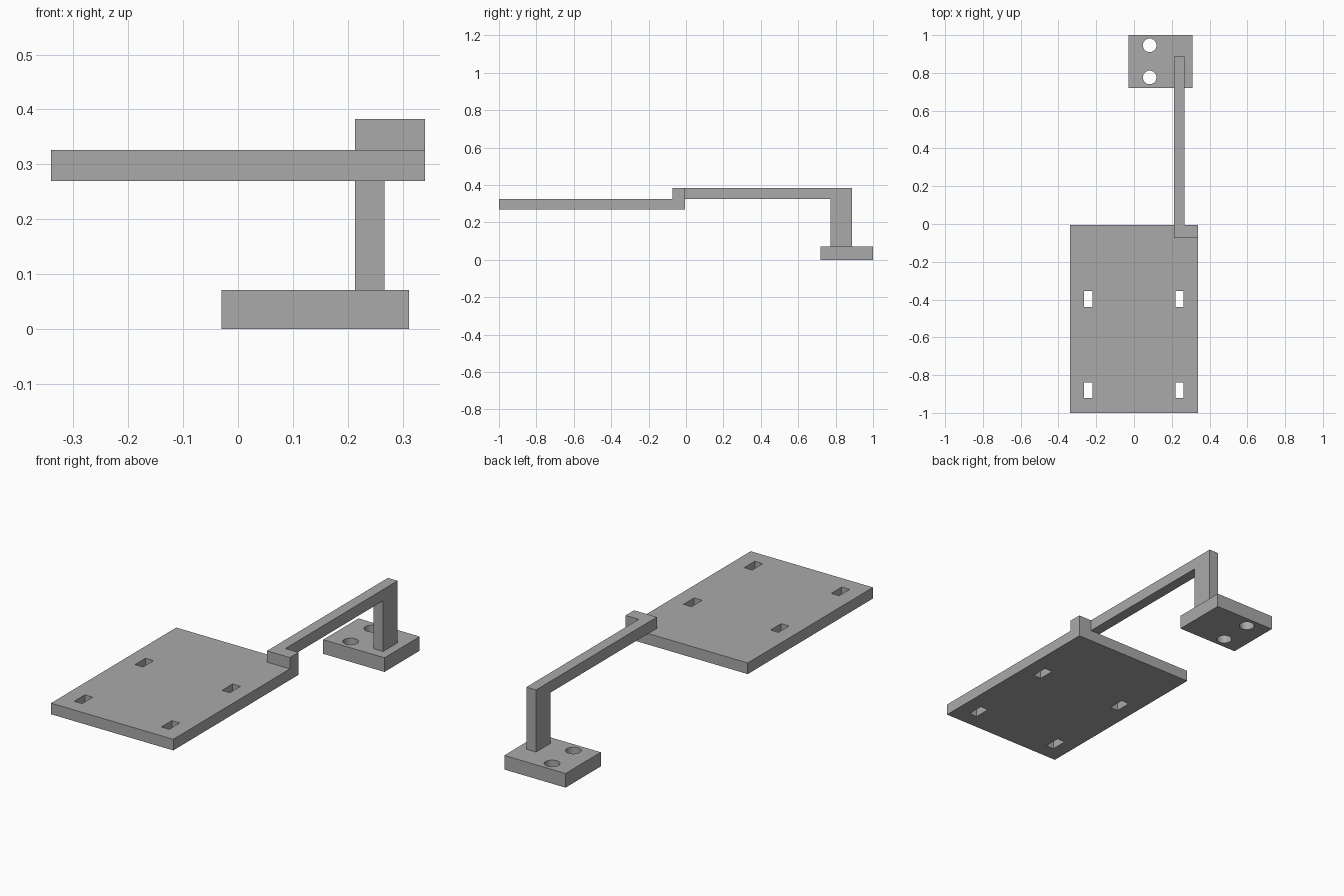
import bpy
import bmesh
from mathutils import Vector

cube = bpy.data.objects.get("Cube")
if cube:
    bpy.data.objects.remove(cube, do_unlink=True)

# One plain grey for every part
grey = bpy.data.materials.new("plain_grey")
grey.use_nodes = True
GREY = (0.4, 0.4, 0.4, 1.0)
grey.diffuse_color = GREY
grey.node_tree.nodes["Principled BSDF"].inputs["Base Color"].default_value = GREY


def add_object(name, bm):
    bmesh.ops.recalc_face_normals(bm, faces=bm.faces[:])
    mesh = bpy.data.meshes.new(name)
    bm.to_mesh(mesh)
    bm.free()
    mesh.materials.append(grey)
    obj = bpy.data.objects.new(name, mesh)
    bpy.context.collection.objects.link(obj)
    return obj


def box(name, low, high):
    low, high = Vector(low), Vector(high)
    bm = bmesh.new()
    bmesh.ops.create_cube(bm, size=1)
    bmesh.ops.scale(bm, vec=high - low, verts=bm.verts)
    bmesh.ops.translate(bm, vec=(low + high) / 2, verts=bm.verts)
    return add_object(name, bm)


def cylinder(name, centre, radius, depth):
    bm = bmesh.new()
    bmesh.ops.create_cone(bm, cap_ends=True, segments=32, radius1=radius,
                          radius2=radius, depth=depth)
    bmesh.ops.translate(bm, vec=centre, verts=bm.verts)
    return add_object(name, bm)


def cut(target, cutters):
    for cutter in cutters:
        cutter.hide_render = True
        mod = target.modifiers.new("hole", 'BOOLEAN')
        mod.operation = 'DIFFERENCE'
        mod.solver = 'EXACT'
        mod.object = cutter
    graph = bpy.context.evaluated_depsgraph_get()
    mesh = bpy.data.meshes.new_from_object(target.evaluated_get(graph))
    target.modifiers.clear()
    target.data = mesh
    for cutter in cutters:
        bpy.data.objects.remove(cutter, do_unlink=True)


HALF = 0.34                      # half width of the large plate
PLATE_Z, PLATE_TOP, ARM_TOP = 0.27, 0.326, 0.383
PLATE_BACK = -0.005
ARM_X = (0.213, 0.267)
BASE_TOP = 0.071

# Large plate with four rectangular slots
plate = box("mounting_plate", (-HALF, -1, PLATE_Z), (HALF, PLATE_BACK, PLATE_TOP))
slots = []
for x in (-0.243, 0.241):
    for y in (-0.88, -0.398):
        slots.append(box("slot_cutter", (x - 0.022, y - 0.042, 0.2),
                         (x + 0.022, y + 0.042, 0.4)))
cut(plate, slots)

# Lug on the plate corner that carries the arm
box("corner_lug", (ARM_X[0], -0.073, PLATE_TOP), (HALF, PLATE_BACK, ARM_TOP))

# Arm and post as one bent profile, extruded across its width
profile = [(PLATE_BACK, PLATE_TOP), (PLATE_BACK, ARM_TOP), (0.887, ARM_TOP),
           (0.887, BASE_TOP), (0.772, BASE_TOP), (0.772, PLATE_TOP)]
bm = bmesh.new()
face = bm.faces.new([bm.verts.new((ARM_X[0], y, z)) for y, z in profile])
ext = bmesh.ops.extrude_face_region(bm, geom=[face], use_keep_orig=True)
bmesh.ops.translate(bm, vec=(ARM_X[1] - ARM_X[0], 0, 0),
                    verts=[v for v in ext["geom"] if isinstance(v, bmesh.types.BMVert)])
add_object("arm_and_post", bm)

# Base block with two round screw holes
base = box("base_block", (-0.03, 0.72, 0), (0.311, 1, BASE_TOP))
cut(base, [cylinder("hole_cutter", (0.083, y, BASE_TOP / 2), 0.036, 0.3)
           for y in (0.776, 0.946)])
